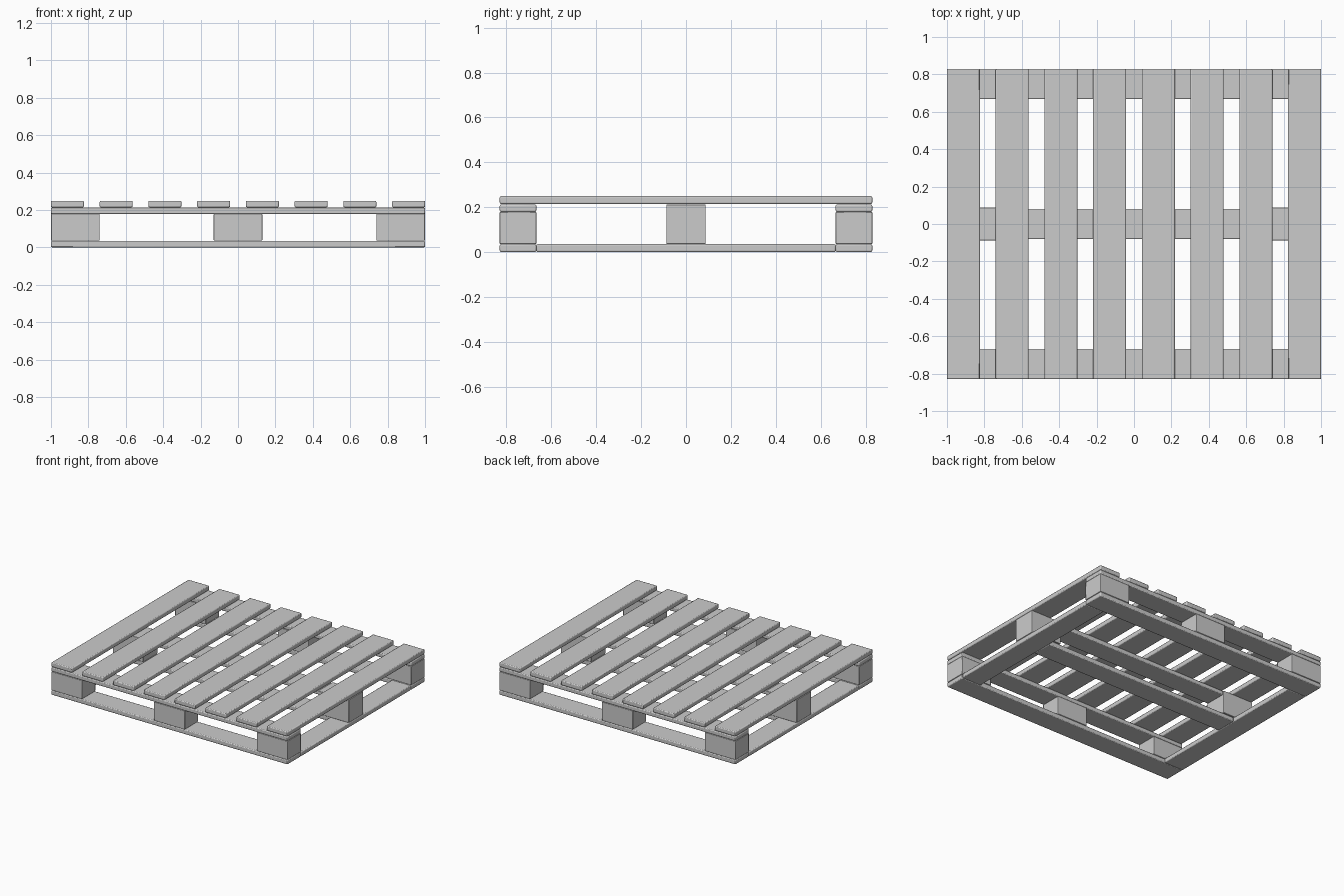
import bpy

if "Cube" in bpy.data.objects:
    bpy.data.objects.remove(bpy.data.objects["Cube"])

X, Y = 1.0, 0.83          # half length and half depth
W = 0.163                 # board width of the frame
SX, SZ = 0.26, 0.143      # block length and height


def box(name, x0, x1, y0, y1, z0, z1, bevel=0.006):
    """Box between two corners with softly rounded edges."""
    bpy.ops.mesh.primitive_cube_add(
        size=1, location=((x0 + x1) / 2, (y0 + y1) / 2, (z0 + z1) / 2))
    ob = bpy.context.object
    ob.name = name
    ob.scale = (x1 - x0, y1 - y0, z1 - z0)
    bpy.ops.object.transform_apply(location=False, rotation=False, scale=True)
    mod = ob.modifiers.new("rounded_edges", 'BEVEL')
    mod.width = bevel
    mod.segments = 2
    bpy.ops.object.shade_smooth_by_angle()
    return ob


# Deck boards running front to back
n, bw = 8, 0.176
for i in range(n):
    c = -X + bw / 2 + i * (2 * X - bw) / (n - 1)
    box(f"deck_board_{i + 1}", c - bw / 2, c + bw / 2, -Y, Y, 0.216, 0.251)

# Front and back rows: bottom board, three blocks, upper stringer
for side, y0 in (("front", -Y), ("back", Y - W)):
    y1 = y0 + W
    box(f"{side}_bottom_board", -X, X, y0, y1, 0.002, 0.037)
    box(f"{side}_stringer_board", -X, X, y0, y1, 0.181, 0.214)
    for pos, x in (("left", -X), ("middle", -SX / 2), ("right", X - SX)):
        box(f"{side}_{pos}_block", x, x + SX, y0, y1, 0.038, 0.038 + SZ, 0.003)

# Left and right bottom boards between the front and back rows
for side, x in (("left", -X), ("right", X - W)):
    box(f"{side}_bottom_board", x, x + W, -Y + W, Y - W, 0.002, 0.037)

# Centre row: taller end blocks joined by a stringer and a bottom board
for side, x in (("left", -X), ("right", X - SX)):
    box(f"{side}_centre_block", x, x + SX, -0.088, 0.088, 0.038, 0.214, 0.003)
box("centre_stringer_board", -X + SX, X - SX, -W / 2, W / 2, 0.181, 0.214)
box("centre_bottom_board", -X + W, X - W, -W / 2, W / 2, 0.002, 0.037)

# Rest the pallet on the ground plane
for ob in bpy.context.scene.objects:
    ob.location.z -= 0.002
